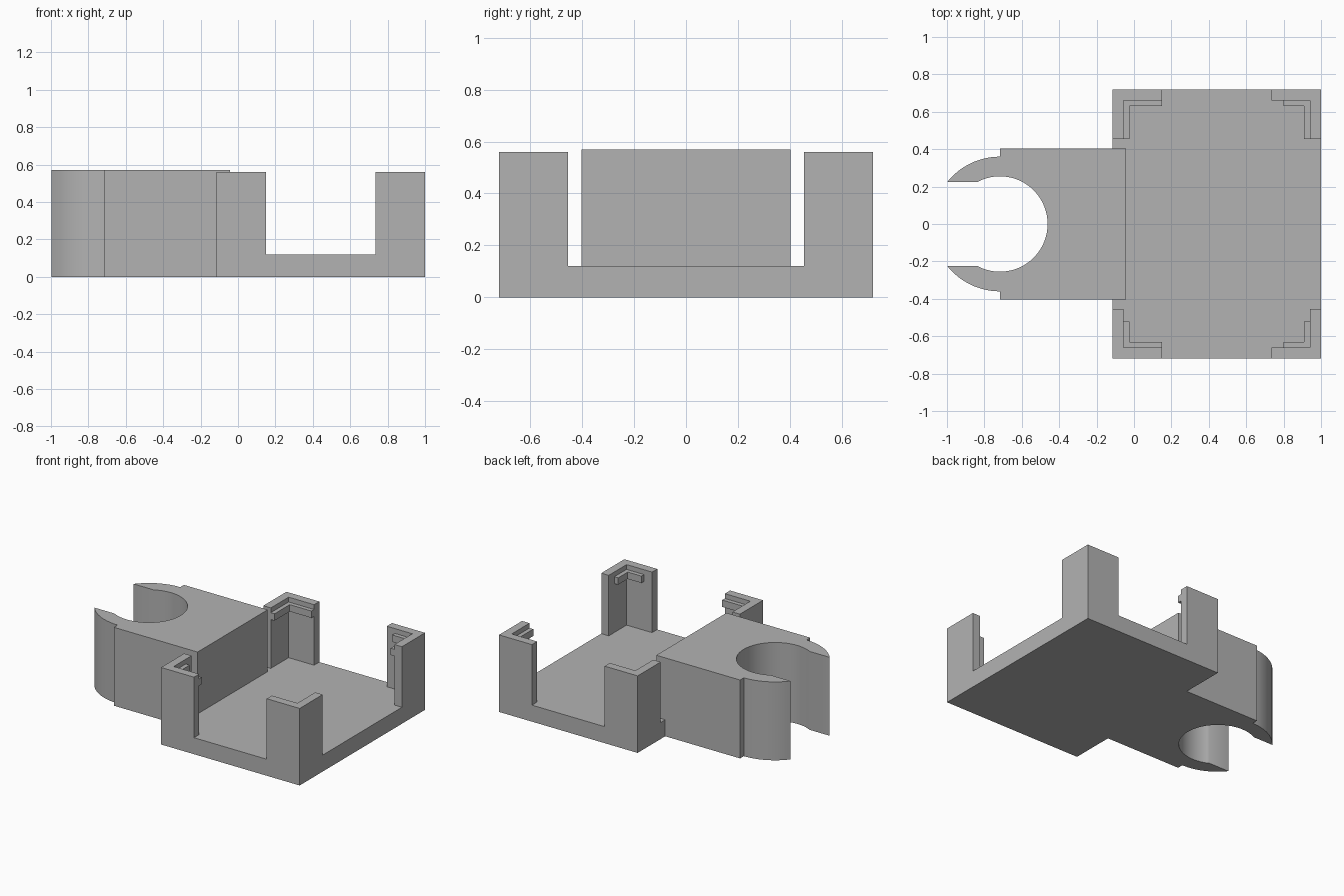
import bpy, bmesh
from math import asin, cos, sin, pi, radians

cube = bpy.data.objects.get("Cube")
if cube:
    bpy.data.objects.remove(cube, do_unlink=True)

grey = bpy.data.materials.new("plain grey")
grey.use_nodes = True
colour = (0.45, 0.45, 0.45, 1)
grey.diffuse_color = colour
grey.node_tree.nodes["Principled BSDF"].inputs["Base Color"].default_value = colour


def prism(name, outline, z0, z1):
    """Extrude a closed outline in x, y from z0 up to z1."""
    bm = bmesh.new()
    face = bm.faces.new([bm.verts.new((x, y, z0)) for x, y in outline])
    top = bmesh.ops.extrude_face_region(bm, geom=[face])["geom"]
    bmesh.ops.translate(bm, vec=(0, 0, z1 - z0),
                        verts=[v for v in top if isinstance(v, bmesh.types.BMVert)])
    bmesh.ops.recalc_face_normals(bm, faces=bm.faces)
    mesh = bpy.data.meshes.new(name)
    bm.to_mesh(mesh)
    bm.free()
    mesh.materials.append(grey)
    obj = bpy.data.objects.new(name, mesh)
    bpy.context.collection.objects.link(obj)
    return obj


def box(name, x0, x1, y0, y1, z0, z1):
    return prism(name, [(x0, y0), (x1, y0), (x1, y1), (x0, y1)], z0, z1)


def activate(obj):
    bpy.ops.object.select_all(action='DESELECT')
    obj.select_set(True)
    bpy.context.view_layer.objects.active = obj


def cut(obj, cutter):
    """Subtract a helper from a part, then delete the helper."""
    cutter.hide_render = True
    mod = obj.modifiers.new("cut", 'BOOLEAN')
    mod.operation, mod.solver, mod.object = 'DIFFERENCE', 'EXACT', cutter
    activate(obj)
    bpy.ops.object.modifier_apply(modifier=mod.name)
    bpy.data.objects.remove(cutter, do_unlink=True)


# Tray: a solid box hollowed out and opened on all sides, leaving corner posts
LEFT, RIGHT, SIDE, FLOOR, TOP = -0.115, 1.0, 0.72, 0.12, 0.56
WALL, POST = 0.06, 0.265
tray = box("tray_with_corner_posts", LEFT, RIGHT, -SIDE, SIDE, 0, TOP)
cut(tray, box("cavity_cutter", LEFT + WALL, RIGHT - WALL, -SIDE + WALL, SIDE - WALL, FLOOR, 1))
cut(tray, box("side_gap_cutter", LEFT + POST, RIGHT - POST, -1, 1, FLOOR, 1))
cut(tray, box("end_gap_cutter", -2, 2, POST - SIDE, SIDE - POST, FLOOR, 1))

# Small retaining ridges inside the posts, as L shapes near the top
LIP = 0.03
for sx, x_name in ((-1, "right"), (1, "left")):
    for sy, y_name in ((-1, "front"), (1, "back")):
        xo = (RIGHT if sx > 0 else LEFT) - sx * WALL     # inner wall faces
        yo = sy * (SIDE - WALL)
        xi, yi = xo - sx * LIP, yo - sy * LIP
        x_end = 0.80 if sx > 0 else LEFT + POST
        y_end = SIDE - POST if sy > 0 else -0.52
        outline = [(xo, yo), (x_end, yo), (x_end, yi), (xi, yi), (xi, y_end), (xo, y_end)]
        prism(f"{y_name}_{x_name}_ridge", outline, 0.475, 0.525)

# Clip block: straight body, notch, curved jaws and a round open socket
CX, OUTER, INNER, MOUTH, HALF = -0.717, 0.36, 0.255, 0.225, 0.403


def arc(radius, start, end, steps):
    angles = [start + (end - start) * i / steps for i in range(steps + 1)]
    return [(CX + radius * cos(a), radius * sin(a)) for a in angles]


jaw = pi - asin(MOUTH / OUTER)
lip = pi - asin(MOUTH / INNER)
profile = [(-0.043, -HALF), (-0.043, HALF), (CX, HALF)]
profile += arc(OUTER, pi / 2, jaw, 16)
profile += arc(INNER, lip, -lip, 64)
profile += arc(OUTER, -jaw, -pi / 2, 16)
profile += [(CX, -HALF)]
clip = prism("clip_block", profile, 0, 0.57)
cut(clip, box("floor_step_cutter", LEFT, 1, -1, 1, -1, FLOOR))
activate(clip)
bpy.ops.object.shade_smooth_by_angle(angle=radians(30))
